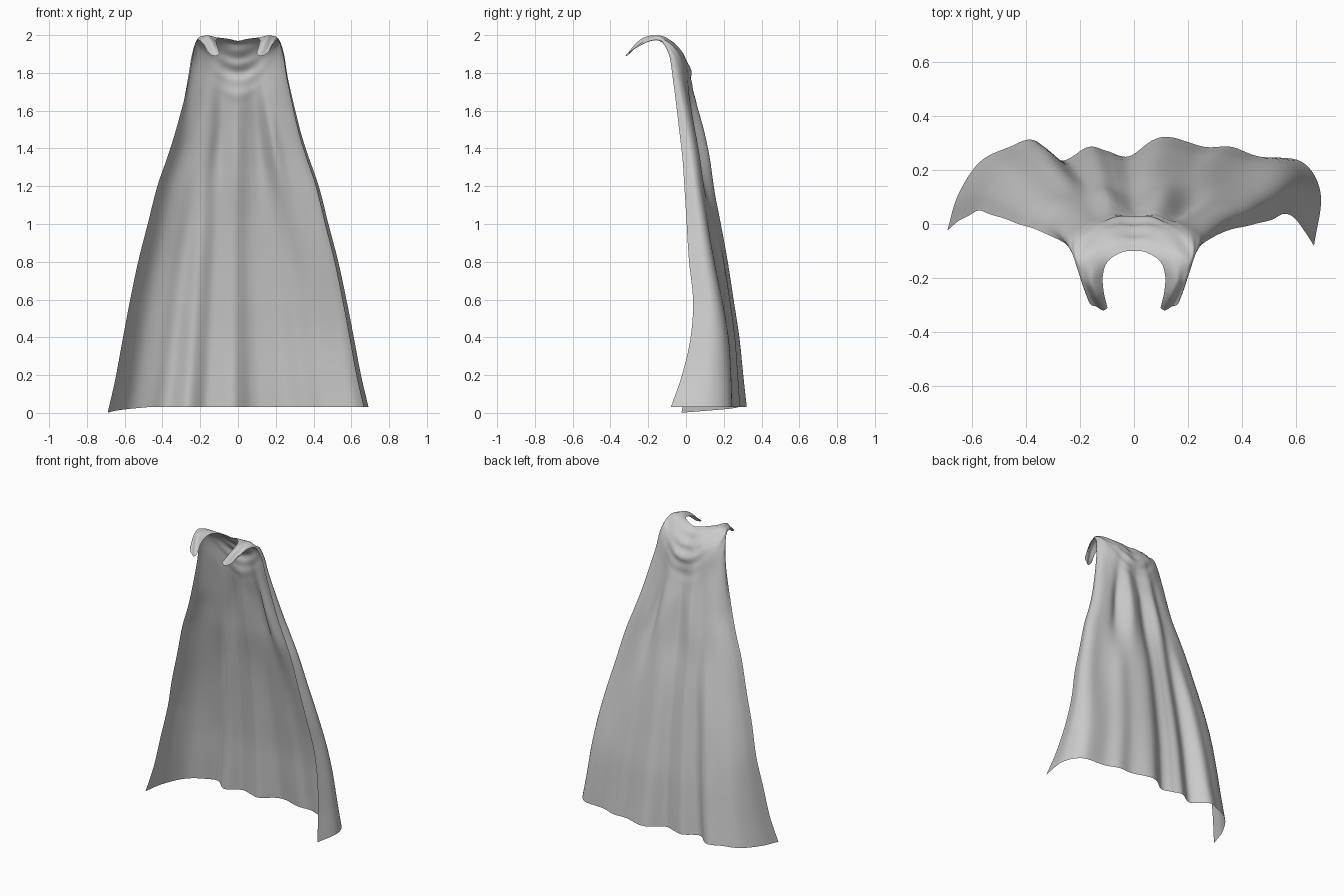
import bpy, bmesh, math
from mathutils import Vector

if "Cube" in bpy.data.objects:
    bpy.data.objects.remove(bpy.data.objects["Cube"])

COLS = 121  # samples across the cloth
SUB = 7     # samples between section rows


def spline(pts, t):
    """Catmull-Rom point at index position t."""
    n = len(pts) - 1
    i = min(int(t), n - 1)
    f = t - i
    b, c = pts[i], pts[i + 1]
    a = pts[i - 1] if i > 0 else b * 2 - c
    d = pts[i + 2] if i + 2 <= n else c * 2 - b
    return 0.5 * (2 * b + (c - a) * f + (2 * a - 5 * b + 4 * c - d) * f * f
                  + (3 * b - a - 3 * c + d) * f ** 3)


def resample(pts, n, power=1):
    """Evenly spaced samples, or denser at the middle for a power above 1."""
    out = []
    for k in range(n):
        u = 2 * k / (n - 1) - 1
        u = math.copysign(abs(u) ** power, u)
        out.append(spline(pts, (len(pts) - 1) * (u + 1) / 2))
    return out


def bell(v, centre, width):
    return math.exp(-((v - centre) / width) ** 2)


# Neck and shoulder rows, half each: front tab end -> centre back
yoke = [
    [(-.098, -.31, 1.905), (-.112, -.25, 1.95), (-.115, -.19, 1.975), (-.098, -.14, 1.985), (-.05, -.107, 1.98), (0, -.10, 1.97)],
    [(-.115, -.318, 1.89), (-.14, -.26, 1.962), (-.155, -.20, 1.995), (-.14, -.13, 1.993), (-.075, -.07, 1.965), (0, -.058, 1.95)],
    [(-.14, -.305, 1.895), (-.165, -.255, 1.945), (-.178, -.20, 1.985), (-.175, -.12, 1.993), (-.095, -.04, 1.935), (0, -.03, 1.905)],
    [(-.168, -.285, 1.92), (-.188, -.23, 1.96), (-.203, -.17, 1.985), (-.205, -.11, 1.975), (-.12, -.015, 1.90), (0, 0, 1.86)],
    [(-.205, -.16, 1.975), (-.215, -.14, 1.97), (-.225, -.11, 1.96), (-.21, -.06, 1.935), (-.125, .005, 1.85), (0, .03, 1.785)],
    [(-.235, -.095, 1.91), (-.243, -.08, 1.90), (-.238, -.055, 1.885), (-.20, -.02, 1.86), (-.12, .022, 1.77), (0, .03, 1.70)],
    [(-.262, -.067, 1.75), (-.268, -.042, 1.75), (-.248, -.015, 1.74), (-.20, .008, 1.72), (-.115, .042, 1.66), (0, .052, 1.62)],
]
rows = []
for half in yoke:
    full = half + [(-x, y, z) for x, y, z in reversed(half[:-1])]
    rows.append(resample([Vector(p) for p in full], COLS, 1.7))

# Wavy hem outline, left front edge -> right front edge
hem = [(-.69, -.02), (-.65, .11), (-.57, .23), (-.46, .285), (-.37, .31),
       (-.27, .235), (-.17, .285), (-.10, .27), (-.02, .25), (.07, .31), (.14, .32),
       (.26, .285), (.36, .285), (.46, .25), (.62, .23), (.69, .11), (.665, -.08)]
hem = resample([Vector((x, y, 0)) for x, y in hem], COLS)

# Falling body: height, half width, front edge y, back y
body = [(1.5, .328, -.035, .09), (1.35, .375, -.015, .12), (1.2, .427, 0, .145),
        (1.0, .478, .02, .185), (.8, .53, .035, .22), (.6, .573, .05, .25),
        (.4, .612, .03, .28), (.2, .65, -.02, .30), (.03, .69, -.08, .318)]
for z, wide, edge, back in body:
    w = min(1, .4 + (1.5 - z) * .75)      # hem folds grow stronger downwards
    row = []
    for k, h in enumerate(hem):
        u = 2 * k / (COLS - 1) - 1
        left = max(0, min(1, .5 - u * 2))
        e = edge + .06 * left * max(0, 1 - z / .4)
        arch = e + (back - e) * (1 - abs(u) ** 2.2)
        fold = back - (.318 - h.y) * (back - e) / (.398 - .06 * left)
        y = arch + (fold - arch) * w
        drop = .03 * max(0, -u - .65) / .35 * max(0, 1 - z)
        row.append(Vector((h.x / .69 * wide, y, z - drop)))
    rows.append(row)

# Cloth surface lofted through all rows
bm = bmesh.new()
count = (len(rows) - 1) * SUB + 1
columns = [resample([r[k] for r in rows], count) for k in range(COLS)]
half_width = [p.x for p in columns[-1]]
grid = []
for col in columns:
    line = []
    for p, wide in zip(col, half_width):
        s = p.x / wide
        # shoulder folds: centre hollow, ridges and a crease on each side
        high = bell(p.z, 1.38, .3)
        side = .04 if s > 0 else .015
        dy = high * (.016 * bell(abs(s), .33, .12) - .025 * bell(s, 0, .16)
                     - side * bell(abs(s), .55, .12))
        # flatter right panel
        dy -= .03 * bell(s, .85, .22) * bell(p.z, .85, .4)
        # draped swags below the neck
        swag = bell(p.x, 0, .1) * bell(p.z, 1.82, .11)
        phase = p.z - 1.78 - 4 * p.x ** 2
        dy += .006 * swag * math.sin(phase * 2 * math.pi / .085)
        line.append(bm.verts.new((p.x, p.y + dy, p.z)))
    grid.append(line)
for a, b in zip(grid, grid[1:]):
    for j in range(count - 1):
        bm.faces.new((a[j], a[j + 1], b[j + 1], b[j]))
bm.normal_update()
if sum(f.normal.y for f in bm.faces) < 0:
    bmesh.ops.reverse_faces(bm, faces=bm.faces)
mesh = bpy.data.meshes.new("cape")
bm.to_mesh(mesh)
bm.free()
cape = bpy.data.objects.new("cape", mesh)
bpy.context.collection.objects.link(cape)
for p in mesh.polygons:
    p.use_smooth = True

# Plain grey cloth
grey = bpy.data.materials.new("grey cloth")
grey.diffuse_color = (.6, .6, .6, 1)
grey.use_nodes = True
grey.node_tree.nodes["Principled BSDF"].inputs["Base Color"].default_value = grey.diffuse_color
mesh.materials.append(grey)
